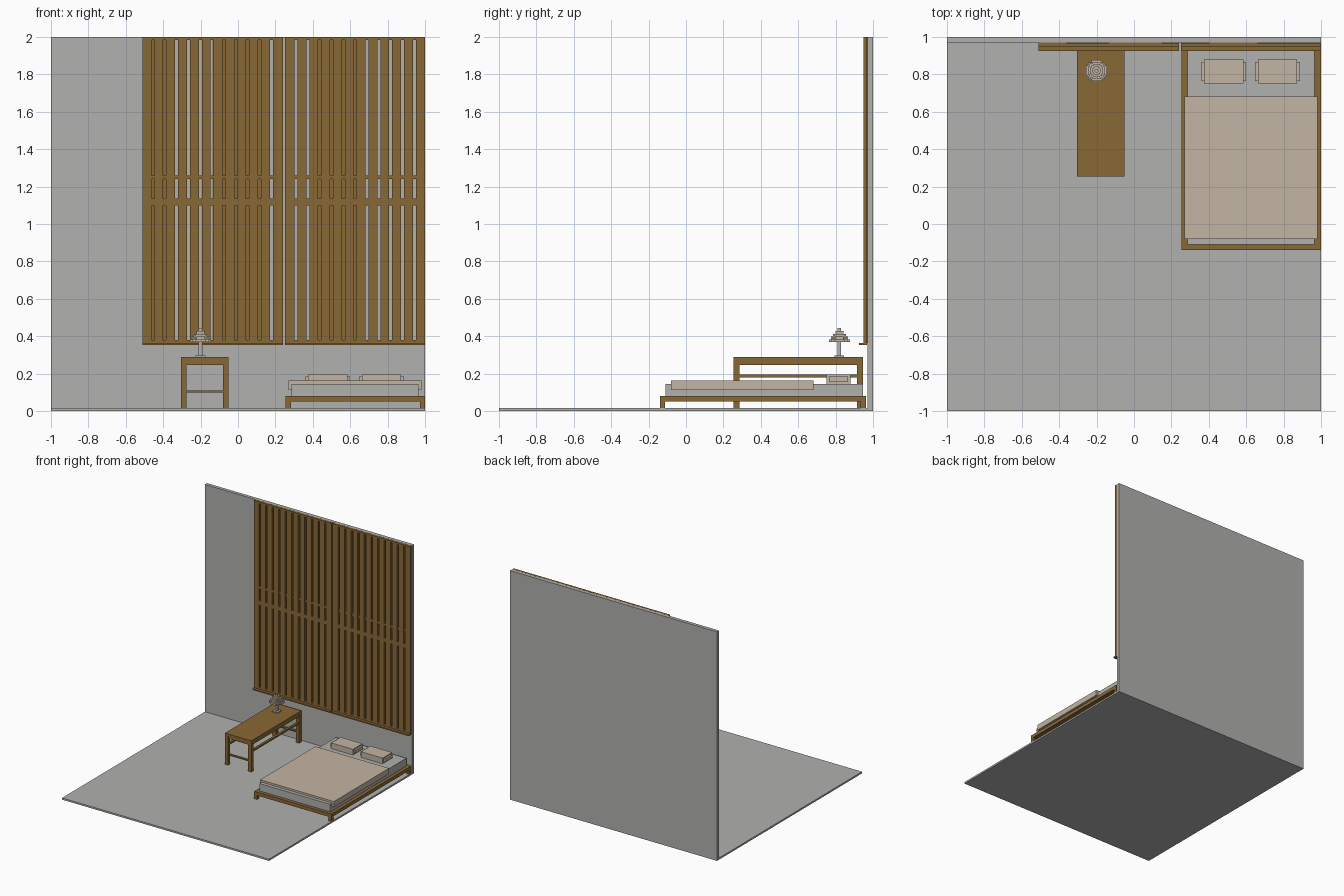
import bpy

cube = bpy.data.objects.get("Cube")
if cube:
    bpy.data.objects.remove(cube, do_unlink=True)


def material(name, rgb):
    m = bpy.data.materials.new(name)
    m.use_nodes = True
    m.diffuse_color = (*rgb, 1)
    m.node_tree.nodes["Principled BSDF"].inputs["Base Color"].default_value = (*rgb, 1)
    return m


WOOD = material("brown wood", (0.25, 0.14, 0.037))
GREY = material("pale grey", (0.44, 0.44, 0.43))
CLOTH = material("beige cloth", (0.54, 0.46, 0.36))


def boxes(name, mat, spans):
    """One object from boxes given as (x0, x1, y0, y1, z0, z1)."""
    verts, faces = [], []
    for x0, x1, y0, y1, z0, z1 in spans:
        n = len(verts)
        verts += [(x, y, z) for z in (z0, z1)
                  for x, y in ((x0, y0), (x1, y0), (x1, y1), (x0, y1))]
        faces += [[n + 3, n + 2, n + 1, n], [n + 4, n + 5, n + 6, n + 7]]
        for i in range(4):
            j = (i + 1) % 4
            faces.append([n + i, n + j, n + 4 + j, n + 4 + i])
    me = bpy.data.meshes.new(name)
    me.from_pydata(verts, [], faces)
    me.materials.append(mat)
    ob = bpy.data.objects.new(name, me)
    bpy.context.collection.objects.link(ob)
    return ob


def four_legs(x0, x1, y0, y1, z0, z1, t):
    return [(x, x + t, y, y + t, z0, z1)
            for x in (x0, x1 - t) for y in (y0, y1 - t)]


# Room
boxes("floor", GREY, [(-1, 1, -1, 0.97, 0, 0.015)])
boxes("back_wall", GREY, [(-1, 1, 0.97, 1, 0, 2)])

# Two slatted wall screens, each with a sill and rails
PITCH, GAP = 0.0633, 0.016
for side, x0, x1 in (("right", -0.51, 0.24), ("left", 0.25, 1.0)):
    gaps = [x0 + (0.055 if side == "right" else 0.06) + i * PITCH for i in range(11)]
    edges = [x0] + [g + s * GAP / 2 for g in gaps for s in (-1, 1)] + [x1]
    slats = [(a, b, 0.949, 0.969, 0.365, 2) for a, b in zip(edges[::2], edges[1::2])]
    boxes(side + "_screen_slats", WOOD, slats)
    rails = [(g - GAP / 2, g + GAP / 2, y, 0.969, z0, z1) for g in gaps
             for y, z0, z1 in ((0.949, 0.365, 0.38), (0.949, 1.1, 1.135),
                               (0.953, 1.24, 1.26), (0.949, 1.985, 2))]
    boxes(side + "_screen_rails", WOOD, rails)
    boxes(side + "_screen_sill", WOOD, [(x0, x1, 0.925, 0.969, 0.354, 0.365)])

# Wooden backing behind some of the gaps
boxes("screen_backing", WOOD, [(a, b, 0.967, 0.9695, 0.365, 2)
                               for a, b in ((-0.51, -0.36), (-0.135, 0.15), (0.40, 0.66))])

# Desk
X0, X1, Y0, Y1, T = -0.305, -0.05, 0.255, 0.945, 0.03
boxes("desk_top", WOOD, [(X0, X1, Y0, Y1, 0.27, 0.288)])
boxes("desk_legs", WOOD, four_legs(X0, X1, Y0, Y1, 0.015, 0.27, T))
desk_rails = []
for x in (X0 + 0.004, X1 - 0.024):
    desk_rails += [(x, x + 0.02, Y0 + T, Y1 - T, 0.245, 0.27),
                   (x, x + 0.02, Y0 + T, Y1 - T, 0.18, 0.195)]
for y in (Y0 + 0.004, Y1 - 0.024):
    desk_rails += [(X0 + T, X1 - T, y, y + 0.02, 0.245, 0.27),
                   (X0 + T, X1 - T, y, y + 0.02, 0.10, 0.11)]
boxes("desk_rails", WOOD, desk_rails)

# Stepped table lamp
LX, LY = -0.20, 0.82


def tier(rx, ry, z0, z1):
    return (LX - rx, LX + rx, LY - ry, LY + ry, z0, z1)


boxes("lamp_base", GREY, [tier(0.026, 0.026, 0.288, 0.297)])
boxes("lamp_stem", GREY, [tier(0.010, 0.010, 0.297, 0.37)])
shade = []
for r, z0, z1 in ((0.056, 0.368, 0.383), (0.046, 0.383, 0.398),
                  (0.035, 0.398, 0.413), (0.022, 0.413, 0.428), (0.010, 0.428, 0.443)):
    # crossed boxes make a blocky round tier
    shade += [tier(r, r * 0.5, z0, z1), tier(r * 0.5, r, z0, z1),
              tier(r * 0.8, r * 0.8, z0 + 0.001, z1 - 0.001)]
boxes("lamp_shade", CLOTH, shade)

# Bed
BX0, BX1, BY0, BY1 = 0.255, 1.0, -0.14, 0.962
boxes("bed_frame", WOOD, [(BX0, BX1, BY0, BY0 + 0.03, 0.05, 0.08),
                          (BX0, BX1, BY1 - 0.03, BY1, 0.05, 0.08),
                          (BX0, BX0 + 0.03, BY0 + 0.03, BY1 - 0.03, 0.05, 0.08),
                          (BX1 - 0.03, BX1, BY0 + 0.03, BY1 - 0.03, 0.05, 0.08),
                          (BX0 + 0.03, BX1 - 0.03, BY0 + 0.03, BY1 - 0.03, 0.055, 0.075)])
boxes("bed_legs", WOOD, four_legs(BX0, BX1, BY0, BY1, 0.015, 0.05, 0.028))
boxes("mattress", GREY, [(0.285, 0.965, -0.11, 0.945, 0.075, 0.145)])
boxes("blanket", CLOTH, [(0.27, 0.982, -0.08, 0.682, 0.113, 0.162)])

# Pillows with notched corners
for side, x in (("right", 0.36), ("left", 0.647)):
    boxes(side + "_pillow", CLOTH, [(x, x + 0.24, 0.765, 0.865, 0.157, 0.185),
                                    (x + 0.015, x + 0.225, 0.75, 0.88, 0.145, 0.195)])
